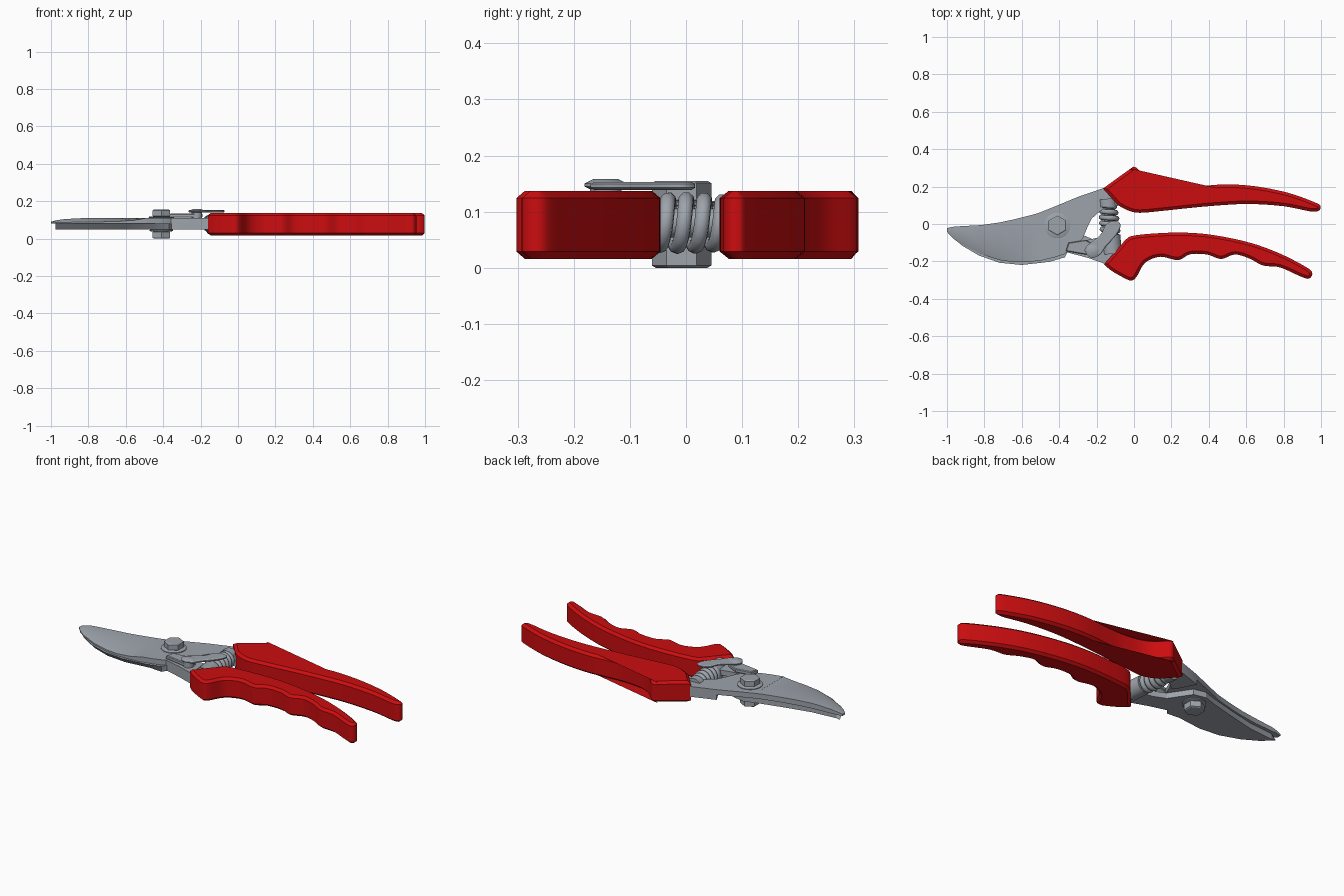
import bpy, bmesh, math
from mathutils import Vector

if "Cube" in bpy.data.objects:
    bpy.data.objects.remove(bpy.data.objects["Cube"])


def material(name, rgb):
    m = bpy.data.materials.new(name)
    m.diffuse_color = (*rgb, 1)
    m.use_nodes = True
    m.node_tree.nodes["Principled BSDF"].inputs["Base Color"].default_value = m.diffuse_color
    return m


RED = material("red grip", (0.60, 0.004, 0.005))
STEEL = material("grey steel", (0.34, 0.37, 0.41))


def spline(pts, n=5):
    """Closed smooth outline through the points; a repeated point makes a corner."""
    out, k = [], len(pts)
    for i in range(k):
        a, b, c, d = (Vector(pts[(i + j) % k]) for j in (-1, 0, 1, 2))
        if (b - c).length < 1e-6:
            continue
        for s in range(n):
            t = s / n
            out.append(0.5 * (2 * b + (c - a) * t + (2 * a - 5 * b + 4 * c - d) * t * t
                              + (3 * b - a - 3 * c + d) * t ** 3))
    return out


def finish(bm, name, mat):
    bmesh.ops.recalc_face_normals(bm, faces=bm.faces)
    me = bpy.data.meshes.new(name)
    bm.to_mesh(me)
    bm.free()
    ob = bpy.data.objects.new(name, me)
    bpy.context.collection.objects.link(ob)
    me.materials.append(mat)
    bpy.ops.object.select_all(action='DESELECT')
    ob.select_set(True)
    bpy.context.view_layer.objects.active = ob
    bpy.ops.object.shade_smooth_by_angle(angle=math.radians(28))
    return ob


def prism(name, outline, z0, z1, mat, inset=0.0, drop=0.0):
    """Upright plate with optionally chamfered rims."""
    bm = bmesh.new()
    base = bm.faces.new([bm.verts.new((p[0], p[1], z0 + drop)) for p in outline])
    geo = bmesh.ops.extrude_face_region(bm, geom=[base])["geom"]
    for v in geo:
        if isinstance(v, bmesh.types.BMVert):
            v.co.z = z1 - drop
    bmesh.ops.recalc_face_normals(bm, faces=bm.faces)
    if inset:
        bm.normal_update()
        caps = [f for f in bm.faces if abs(f.normal.z) > 0.9]
        bmesh.ops.inset_region(bm, faces=caps, thickness=inset, depth=drop, use_even_offset=True)
    big = [f for f in bm.faces if len(f.verts) > 4]
    bmesh.ops.triangulate(bm, faces=big)
    return finish(bm, name, mat)


def disc(name, x, y, r, z0, z1, n=32, inset=0.0, drop=0.0, turn=0.0):
    pts = [(x + r * math.cos(turn + math.tau * i / n), y + r * math.sin(turn + math.tau * i / n))
           for i in range(n)]
    return prism(name, pts, z0, z1, STEEL, inset, drop)


# Red grips: a plain one above, a finger-grooved one below
upper = [(-.165, .19), (-.165, .19), (-.02, .295), (.0, .305), (.02, .295), (.07, .245), (.14, .212),
         (.25, .198), (.36, .203), (.5, .212), (.66, .2), (.83, .165), (.975, .112), (.998, .09),
         (.985, .07), (.94, .068), (.8, .095), (.62, .107), (.46, .1), (.3, .086), (.14, .069),
         (.03, .06), (-.03, .072), (-.085, .1), (-.085, .1)]
prism("upper_grip", spline(upper), .016, .137, RED, .016, .013)
lower = [(-.16, -.215), (-.16, -.215), (-.08, -.125), (-.04, -.08), (0, -.062), (.12, -.05), (.27, -.046),
         (.43, -.06), (.62, -.1), (.78, -.158), (.92, -.23), (.953, -.262), (.935, -.292), (.89, -.28),
         (.78, -.232), (.69, -.222), (.62, -.186), (.54, -.163), (.465, -.187), (.39, -.163),
         (.3, -.162), (.235, -.193), (.14, -.175), (.06, -.207), (.015, -.28), (-.01, -.301),
         (-.04, -.295), (-.12, -.25)]
prism("lower_grip", spline(lower), .016, .137, RED, .015, .013)

# Cutting blade: spine, ridge and edge lines, the rim sloping down to the edge
stations = [(-1, -.022, -.03, -.042, .09, .09), (-.97, -.015, -.045, -.075, .098, .087),
            (-.93, -.012, -.065, -.105, .104, .087), (-.82, -.006, -.105, -.16, .11, .088),
            (-.72, .008, -.125, -.193, .11, .09), (-.64, .025, -.118, -.204, .11, .092),
            (-.56, .045, -.075, -.202, .11, .098), (-.52, .056, -.01, -.198, .11, .104),
            (-.495, .065, .058, -.195, .11, .109)]
bm = bmesh.new()
rows = []
for x, yt, ya, yb, zt, zr in stations:
    rows.append([bm.verts.new(c) for c in ((x, yt, zt), (x, ya, zt), (x, yb, zr),
                                           (x, yb, .08), (x, yt, .08))])
for a, b in zip(rows, rows[1:]):
    for i in range(5):
        j = (i + 1) % 5
        bm.faces.new((a[i], a[j], b[j], b[i]))
bm.faces.new(rows[0])
bm.faces.new(rows[-1])
finish(bm, "cutting_blade", STEEL)
body = [(-.495, .065), (-.42, .095), (-.3, .145), (-.16, .193), (-.03, .2), (-.02, .1), (-.1, .098),
        (-.18, .07), (-.225, .03), (-.25, -.02), (-.275, -.08), (-.32, -.12), (-.37, -.16),
        (-.43, -.18), (-.495, -.195)]
prism("blade_body", body, .08, .11, STEEL)
tang = [(-.3, .145), (-.16, .193), (-.03, .2), (-.02, .1), (-.1, .098), (-.18, .07), (-.225, .03), (-.25, .05)]
prism("blade_tang", tang, .05, .081, STEEL)

# Lower jaw running under the blade and back to the lower grip
jaw = [(-.975, -.06), (-.95, -.035), (-.8, -.022), (-.65, .012), (-.5, .05), (-.42, .075), (-.35, .06),
       (-.31, .0), (-.27, -.06), (-.2, -.09), (-.08, -.11), (-.08, -.2), (-.15, -.215), (-.25, -.18),
       (-.355, -.15), (-.37, -.178), (-.45, -.202), (-.6, -.219), (-.72, -.207), (-.83, -.168),
       (-.92, -.115)]
bevelled = prism("lower_jaw", jaw, .048, .08, STEEL)
for v in bevelled.data.vertices:      # undercut along the curved outer edge
    if v.co.z < .06 and v.co.x < -.44 and v.co.y < -.05:
        v.co.y += .03
prism("catch_bracket", [(-.365, -.15), (-.35, -.1), (-.27, -.09), (-.18, -.07), (-.1, -.1),
                        (-.1, -.2), (-.15, -.215), (-.25, -.18)], .08, .11, STEEL)
prism("catch_plate", [(-.365, -.145), (-.35, -.1), (-.26, -.085), (-.19, -.12), (-.22, -.17)],
      .112, .134, STEEL, .004, .004)

# Locking lever and its domed pin
lever = [(-.26, -.15), (-.25, -.115), (-.18, -.06), (-.155, -.01), (-.125, .012), (-.085, .014),
         (-.072, -.015), (-.1, -.065), (-.15, -.12), (-.19, -.17)]
prism("locking_lever", spline(lever, 3), .139, .153, STEEL, .006, .004)
disc("lever_pin", -.22, -.143, .028, .08, .14)
disc("lever_pin_cap", -.22, -.143, .038, .137, .158, 32, .016, .008)

# Pivot bolt, washers and nut
for name, r, z0, z1, n in (("top_washer", .068, .109, .119, 40), ("bolt_head", .053, .117, .155, 6),
                           ("bottom_washer", .062, .038, .05, 40), ("pivot_nut", .053, 0, .04, 6)):
    d = .004 if n == 6 else .003
    disc(name, -.41, -.008, r, z0, z1, n, .006, d, math.pi / 6)

# Return spring with a core and seats
a, b = Vector((-.14, .105, .08)), Vector((-.12, -.12, .08))
axis = (b - a).normalized()
side = axis.cross(Vector((0, 0, 1)))
turns, steps = 7, 18
cu = bpy.data.curves.new("spring", 'CURVE')
cu.dimensions = '3D'
cu.bevel_depth = .014
cu.bevel_resolution = 2
sp = cu.splines.new('POLY')
sp.points.add(turns * steps)
for i, p in enumerate(sp.points):
    t = i / (turns * steps)
    ang = math.tau * i / steps
    r = .034 + .008 * math.sin(math.pi * t)
    p.co = (*(a.lerp(b, t) + r * (side * math.cos(ang) + Vector((0, 0, math.sin(ang))))), 1)
spring = bpy.data.objects.new("return_spring", cu)
bpy.context.collection.objects.link(spring)
cu.materials.append(STEEL)
bpy.ops.object.select_all(action='DESELECT')
spring.select_set(True)
bpy.context.view_layer.objects.active = spring
bpy.ops.object.convert(target='MESH')
bpy.ops.object.shade_smooth()


def rod(name, p, q, r):
    bm = bmesh.new()
    m = (q - p).to_track_quat('Z', 'Y').to_matrix().to_4x4()
    m.translation = (p + q) / 2
    bmesh.ops.create_cone(bm, cap_ends=True, segments=24, radius1=r, radius2=r,
                          depth=(q - p).length, matrix=m)
    finish(bm, name, STEEL)


rod("spring_core", a, b, .026)
rod("upper_spring_seat", a - axis * .03, a + axis * .012, .05)
rod("lower_spring_seat", b - axis * .06, b + axis * .04, .052)
